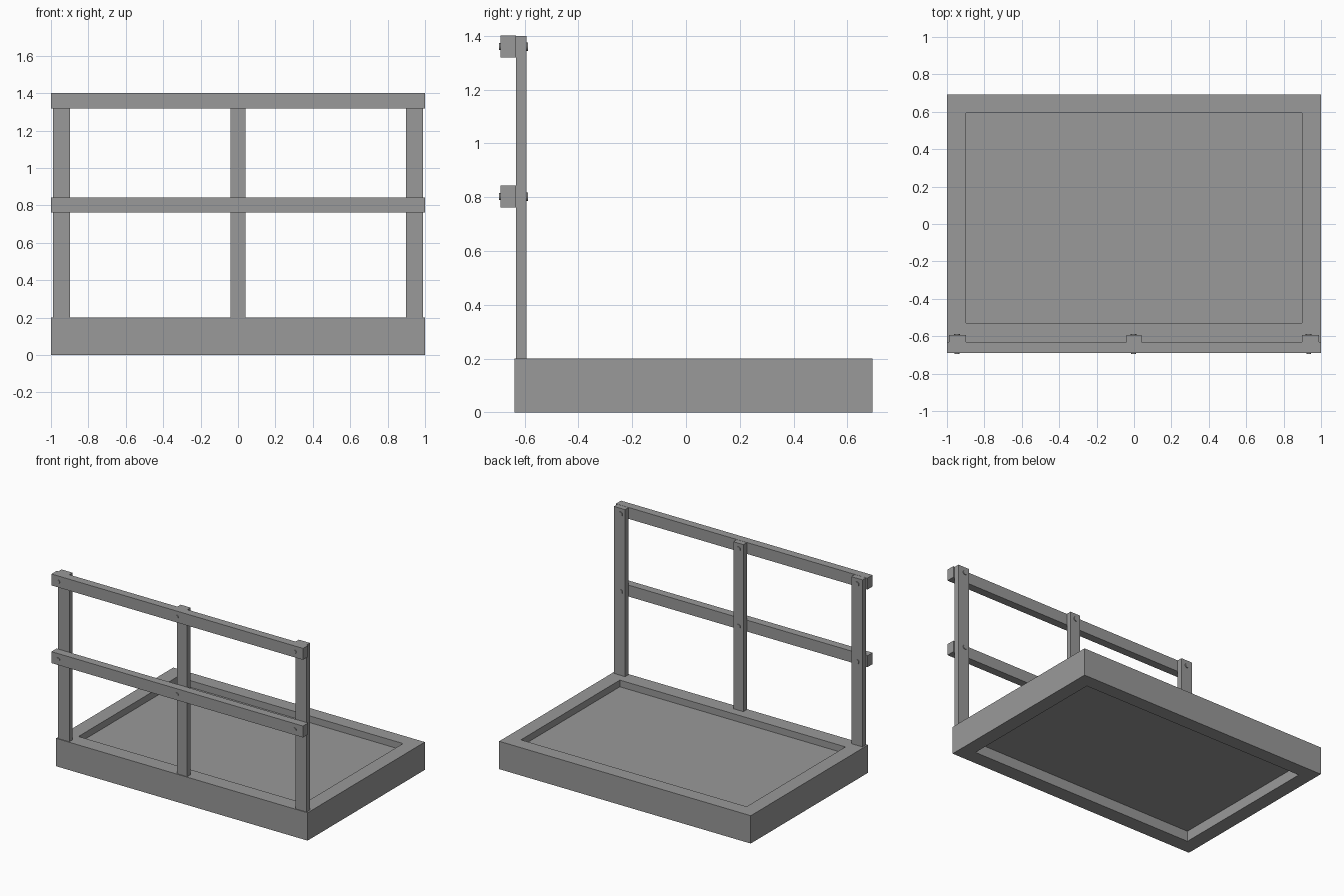
import bpy
from math import pi

if "Cube" in bpy.data.objects:
    bpy.data.objects.remove(bpy.data.objects["Cube"])

# One flat grey for every part
grey = bpy.data.materials.new("grey")
grey.use_nodes = True
colour = (0.32, 0.32, 0.32, 1)
grey.diffuse_color = colour
grey.node_tree.nodes["Principled BSDF"].inputs["Base Color"].default_value = colour


def box(name, x, y, z):
    """Box spanning the (low, high) pair on each axis."""
    spans = (x, y, z)
    bpy.ops.mesh.primitive_cube_add(size=1, location=[(a + b) / 2 for a, b in spans])
    ob = bpy.context.object
    ob.name = name
    for v in ob.data.vertices:
        for i, (a, b) in enumerate(spans):
            v.co[i] *= b - a
    ob.data.materials.append(grey)
    return ob


def bolt_end(name, x, z, radius, y):
    """Short round bolt end along y, spanning the (low, high) pair."""
    bpy.ops.mesh.primitive_cylinder_add(
        vertices=16, radius=radius, depth=y[1] - y[0],
        location=(x, sum(y) / 2, z), rotation=(pi / 2, 0, 0))
    ob = bpy.context.object
    ob.name = name
    ob.data.materials.append(grey)
    bpy.ops.object.shade_smooth_by_angle()


FRONT, BACK = -0.638, 0.693
IN_FRONT, IN_BACK, IN_X = -0.53, 0.593, 0.897
HEIGHT = 0.2

# Platform: solid block with a shallow recess inset above and a deeper one below
base = box("platform", (-1, 1), (FRONT, BACK), (0, HEIGHT))
pit = (-IN_X, IN_X), (IN_FRONT, IN_BACK)
for name, z in (("top_recess", (0.152, 0.3)), ("bottom_recess", (-0.1, 0.075))):
    cutter = box(name + "_cutter", *pit, z)
    cutter.hide_render = True
    cutter.hide_set(True)
    cutter.display_type = "WIRE"
    cut = base.modifiers.new(name, "BOOLEAN")
    cut.operation = "DIFFERENCE"
    cut.solver = "EXACT"
    cut.object = cutter
# Bake the recesses, then drop the cutters
bpy.context.view_layer.objects.active = base
for name in ("top_recess", "bottom_recess"):
    bpy.ops.object.modifier_apply(modifier=name)
    bpy.data.objects.remove(bpy.data.objects[name + "_cutter"])

# Upright posts
POST_Y = (-0.632, -0.593)
posts = {"right": (-0.988, -0.899), "middle": (-0.041, 0.039), "left": (0.899, 0.988)}
for side, x in posts.items():
    box(side + "_post", x, POST_Y, (HEIGHT, 1.4))

# Horizontal rails in front of the posts
RAIL_Y = (-0.69, -0.632)
rails = {"top": 1.36, "middle": 0.802}
for level, z in rails.items():
    box(level + "_rail", (-1, 1), RAIL_Y, (z - 0.041, z + 0.041))

# Bolts through every crossing
for level, z in rails.items():
    for side, x in (("right", -0.946), ("middle", -0.003), ("left", 0.934)):
        bolt_end(f"{level}_{side}_bolt_head", x, z, 0.013, (-0.695, -0.68))
        bolt_end(f"{level}_{side}_bolt_nut", x, z, 0.016, (-0.6, -0.587))
